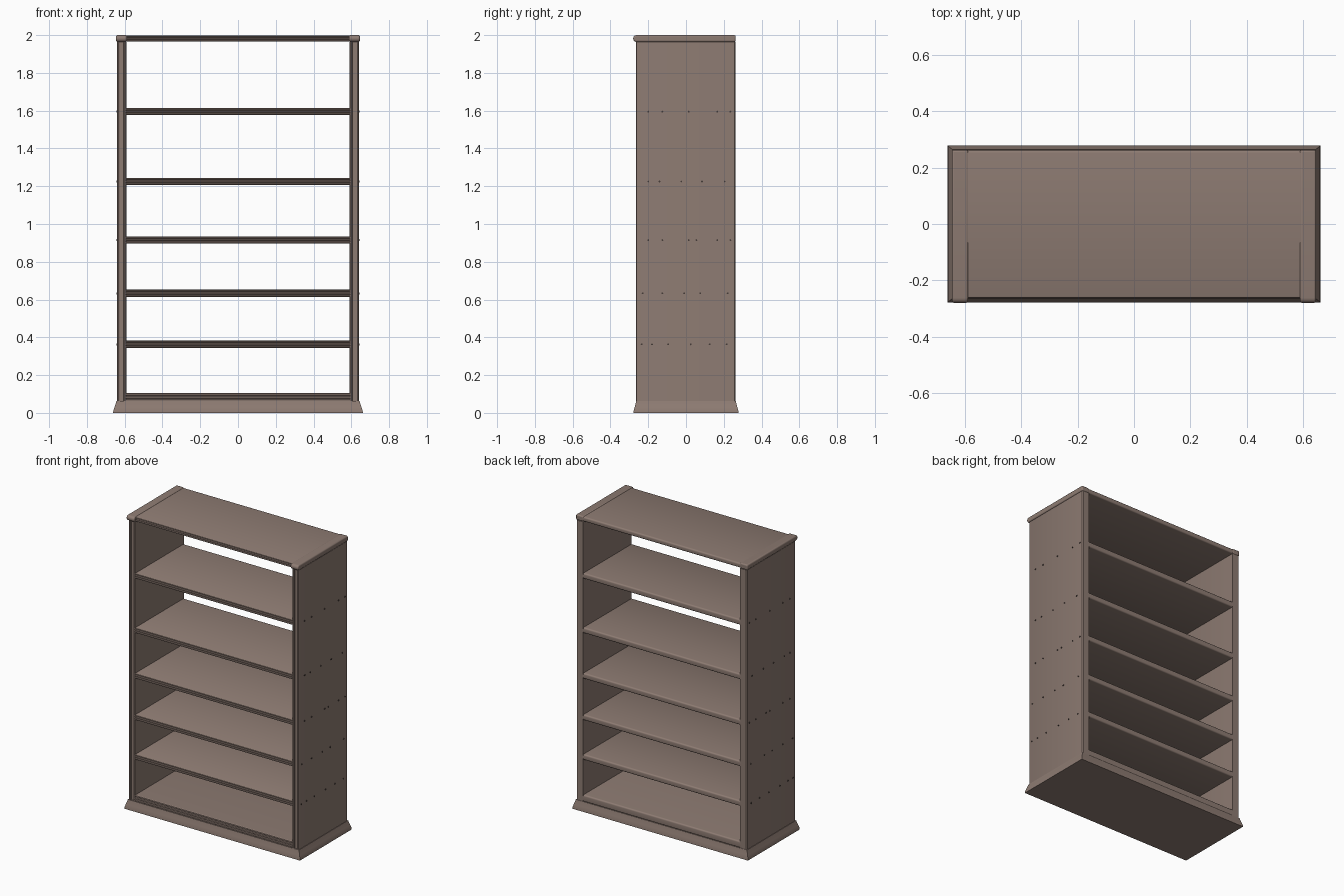
import bpy, bmesh, math
from mathutils import Vector

if "Cube" in bpy.data.objects:
    bpy.data.objects.remove(bpy.data.objects["Cube"])


def material(name, rgb):
    m = bpy.data.materials.new(name)
    m.diffuse_color = (*rgb, 1)
    m.use_nodes = True
    m.node_tree.nodes["Principled BSDF"].inputs["Base Color"].default_value = m.diffuse_color
    return m


WOOD = material("brown wood", (0.27, 0.20, 0.17))
PEG = material("dark peg", (0.06, 0.045, 0.04))


def finish(name, bm, mat, angle=30):
    bmesh.ops.recalc_face_normals(bm, faces=bm.faces[:])
    mesh = bpy.data.meshes.new(name)
    bm.to_mesh(mesh)
    bm.free()
    mesh.materials.append(mat)
    ob = bpy.data.objects.new(name, mesh)
    bpy.context.collection.objects.link(ob)
    bpy.ops.object.select_all(action='DESELECT')
    ob.select_set(True)
    bpy.context.view_layer.objects.active = ob
    bpy.ops.object.shade_smooth_by_angle(angle=math.radians(angle))
    return ob


def extrude(name, points, travel):
    """Sweep a closed outline along a straight vector."""
    bm = bmesh.new()
    face = bm.faces.new([bm.verts.new(p) for p in points])
    out = bmesh.ops.extrude_face_region(bm, geom=[face])
    verts = [g for g in out["geom"] if isinstance(g, bmesh.types.BMVert)]
    bmesh.ops.translate(bm, verts=verts, vec=Vector(travel))
    return finish(name, bm, WOOD)


def arc(cx, cy, r, start, end, n=5):
    return [(cx + r * math.cos(math.radians(start + (end - start) * i / n)),
             cy + r * math.sin(math.radians(start + (end - start) * i / n)))
            for i in range(n + 1)]


def shelf(name, z, half):
    """Board with a reeded front edge and a softened back edge."""
    front, back, r = -0.262, 0.262, 0.010
    outline = arc(back - r, z + half - r, r, 90, 0) + arc(back - r, z - half + r, r, 0, -90)
    # front edge: three beads with narrow grooves between them
    bead = 2 * half / 3
    for i in range(3):
        low = z - half + i * bead
        outline += [(front + 0.006, low + 0.0005), (front + 0.001, low + 0.25 * bead),
                    (front, low + 0.5 * bead), (front + 0.001, low + 0.75 * bead),
                    (front + 0.006, low + bead - 0.0005)]
    extrude(name, [(-0.592, y, zz) for y, zz in outline], (1.184, 0, 0))


# Shelves from floor to top
HEIGHTS = [0.363, 0.633, 0.915, 1.225, 1.595]
shelf("bottom_shelf", 0.083, 0.023)
for i, z in enumerate(HEIGHTS):
    shelf(f"shelf_{i + 1}", z, 0.019)
shelf("top_shelf", 1.981, 0.016)

# Side panels, with a beaded front edge, and rounded caps
for side, s in (("left", -1), ("right", 1)):
    outline = [(0.59, 0.262), (0.636, 0.262), (0.641, 0.257), (0.641, -0.255)]
    outline += [(0.638, -0.261), (0.632, -0.264), (0.626, -0.262), (0.624, -0.255),
                (0.606, -0.255), (0.604, -0.262), (0.599, -0.264), (0.592, -0.262),
                (0.59, -0.255)]
    extrude(f"{side}_side_panel", [(s * x, y, 0.058) for x, y in outline], (0, 0, 1.905))

    # cap with a rounded nose at the front
    nose = arc(-0.262, 1.980, 0.018, 90, 270, 8)
    cap = extrude(f"{side}_cap",
                  [(s * 0.588, y, z) for y, z in [(0.263, 1.962), (0.263, 1.998)] + nose],
                  (s * 0.058, 0, 0))
    # ease the outer long edge
    for v in cap.data.vertices:
        v.co.z = min(2.0, v.co.z + 0.002)
    mod = cap.modifiers.new("eased edge", 'BEVEL')
    mod.width = 0.008
    mod.segments = 3
    mod.limit_method = 'ANGLE'
    mod.angle_limit = math.radians(50)

# Flared plinth: stacked rectangles (height, half width, half depth)
bm = bmesh.new()
rings = []
for z, hx, hy in [(0, 0.661, 0.278), (0.012, 0.660, 0.277), (0.030, 0.654, 0.272),
                  (0.048, 0.648, 0.267), (0.062, 0.644, 0.264)]:
    rings.append([bm.verts.new((hx * a, hy * b, z))
                  for a, b in ((-1, -1), (1, -1), (1, 1), (-1, 1))])
for low, high in zip(rings, rings[1:]):
    for k in range(4):
        bm.faces.new((low[k], low[(k + 1) % 4], high[(k + 1) % 4], high[k]))
bm.faces.new(rings[0])
bm.faces.new(rings[-1])
finish("plinth", bm, WOOD)

# Small pegs that pin each shelf through the side panels
PEG_ROWS = [(-0.235, -0.18, -0.095, 0.025, 0.125, 0.215),
            (-0.23, -0.125, -0.01, 0.075, 0.22),
            (-0.2, -0.125, 0.015, 0.055, 0.165, 0.235),
            (-0.2, -0.14, -0.025, 0.085, 0.205),
            (-0.2, -0.125, 0.015, 0.165, 0.235)]
for side, s in (("left", -1), ("right", 1)):
    bm = bmesh.new()
    for z, row in zip(HEIGHTS, PEG_ROWS):
        for y in row:
            made = bmesh.ops.create_cone(bm, cap_ends=True, segments=8,
                                         radius1=0.005, radius2=0.005, depth=0.008)
            for v in made["verts"]:
                x, w, d = v.co
                v.co = (s * (0.6405 + d), y + x, z + w)
    finish(f"{side}_pegs", bm, PEG)
